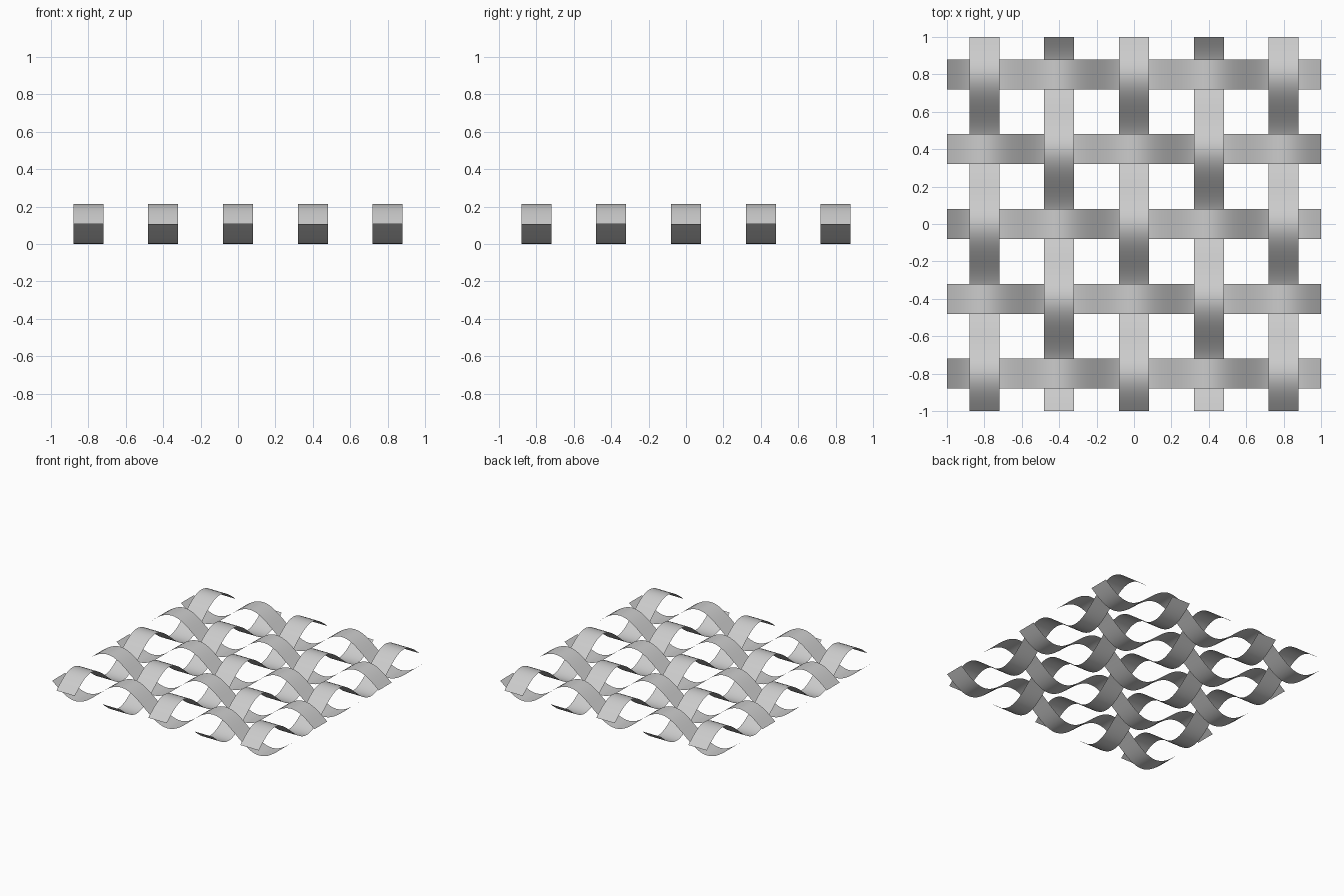
import bpy, math

cube = bpy.data.objects.get("Cube")
if cube:
    bpy.data.objects.remove(cube, do_unlink=True)

PITCH = 0.4        # distance between neighbouring strips
WIDTH = 0.16
AMP = 0.107        # half the height of the wave
STEPS = 80

mat = bpy.data.materials.new("light_grey")
mat.use_nodes = True
grey = (0.6, 0.6, 0.6, 1)
mat.diffuse_color = grey
mat.node_tree.nodes["Principled BSDF"].inputs["Base Color"].default_value = grey


def strip(name, offset, sign, lengthwise):
    """One wavy strip; lengthwise strips run along y, the others along x."""
    verts, faces = [], []
    for i in range(STEPS + 1):
        t = -1 + 2 * i / STEPS
        z = AMP * (1 + sign * math.cos(math.pi * t / PITCH))
        for side in (-1, 1):
            across = offset + side * WIDTH / 2
            verts.append((across, t, z) if lengthwise else (t, across, z))
    for i in range(STEPS):
        a = 2 * i
        quad = (a, a + 1, a + 3, a + 2)
        faces.append(quad if lengthwise else quad[::-1])
    mesh = bpy.data.meshes.new(name)
    mesh.from_pydata(verts, [], faces)
    mesh.materials.append(mat)
    mesh.shade_smooth()
    obj = bpy.data.objects.new(name, mesh)
    bpy.context.collection.objects.link(obj)


# Strips in both directions, alternating over and under
for k in range(-2, 3):
    parity = 1 if k % 2 == 0 else -1
    strip(f"lengthwise_strip_{k + 3}", k * PITCH, parity, True)
    strip(f"crosswise_strip_{k + 3}", k * PITCH, -parity, False)
